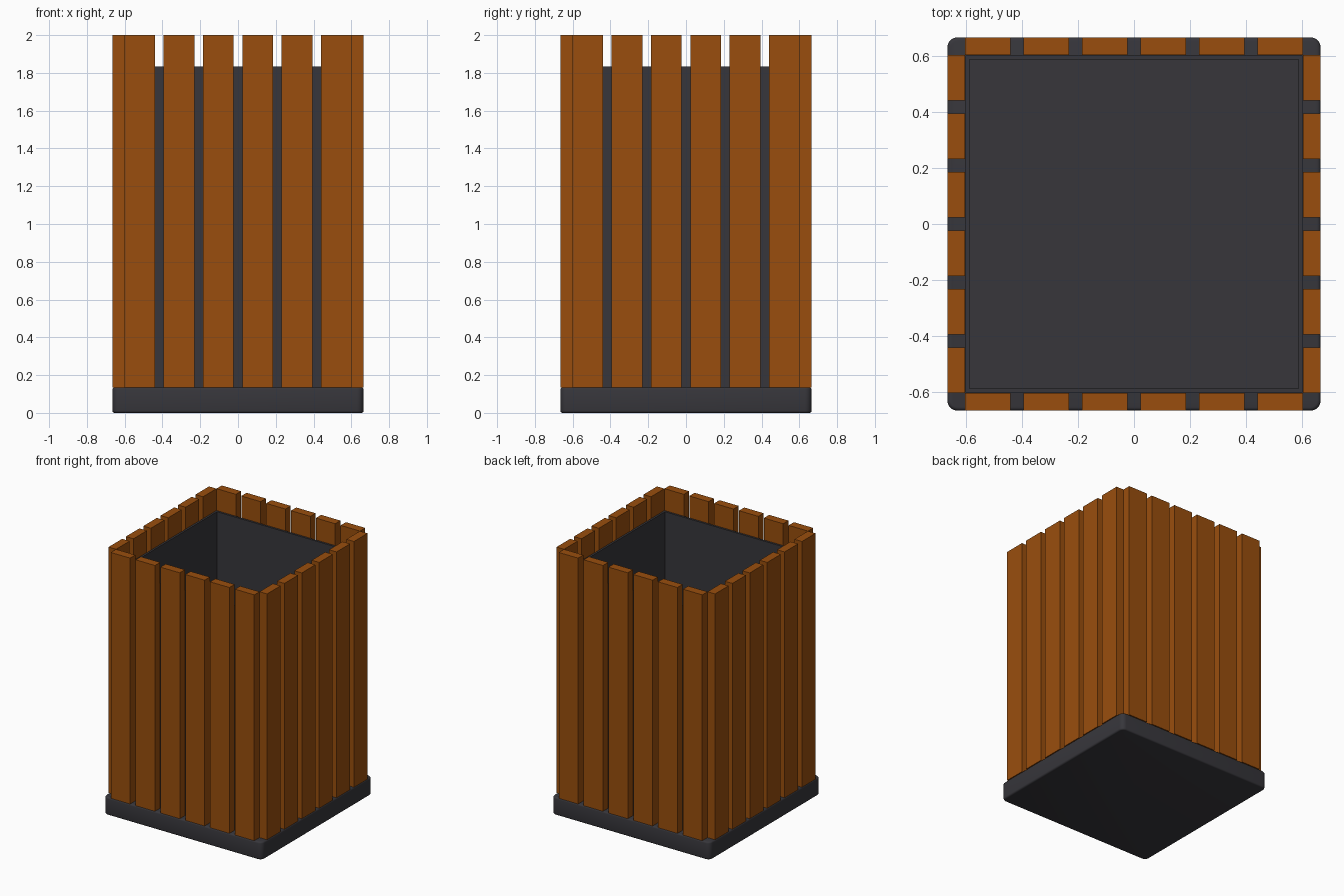
import bpy, bmesh, math
from mathutils import Matrix, Vector

if "Cube" in bpy.data.objects:
    bpy.data.objects.remove(bpy.data.objects["Cube"])


def material(name, rgb):
    m = bpy.data.materials.new(name)
    m.diffuse_color = (*rgb, 1)
    m.use_nodes = True
    m.node_tree.nodes["Principled BSDF"].inputs["Base Color"].default_value = m.diffuse_color
    return m


wood = material("orange_brown_wood", (0.32, 0.076, 0.004))
metal = material("dark_grey_metal", (0.038, 0.037, 0.044))


def add_box(bm, lo, hi, turn=0.0):
    """Add a box between two corners, turned about the z axis."""
    lo, hi = Vector(lo), Vector(hi)
    mat = (Matrix.Rotation(turn, 4, 'Z') @ Matrix.Translation((lo + hi) / 2)
           @ Matrix.Diagonal((*(hi - lo), 1)))
    return bmesh.ops.create_cube(bm, size=1, matrix=mat)["verts"]


def finish(bm, name, mat):
    bmesh.ops.recalc_face_normals(bm, faces=bm.faces)
    me = bpy.data.meshes.new(name)
    bm.to_mesh(me)
    bm.free()
    me.materials.append(mat)
    ob = bpy.data.objects.new(name, me)
    bpy.context.collection.objects.link(ob)
    return ob


OUT, IN = 0.665, 0.602      # outer and inner faces of the slats
BASE, RIM, TOP = 0.135, 1.835, 2.0

# Base plinth: rounded corners, then softened top and bottom rims
bm = bmesh.new()
add_box(bm, (-OUT, -OUT, 0), (OUT, OUT, BASE))
upright = [e for e in bm.edges if abs(e.verts[0].co.z - e.verts[1].co.z) > 0.1]
bmesh.ops.bevel(bm, geom=upright, offset=0.036, segments=5, profile=0.5, affect='EDGES')
rims = [e for e in bm.edges if abs(e.verts[0].co.z - e.verts[1].co.z) < 0.01]
bmesh.ops.bevel(bm, geom=rims, offset=0.012, segments=3, profile=0.5, affect='EDGES')
base = finish(bm, "base", metal)
bpy.context.view_layer.objects.active = base
base.select_set(True)
bpy.ops.object.shade_smooth_by_angle(angle=math.radians(35))

# Open-topped liner bin: inset the top face and push it down to the floor
bm = bmesh.new()
add_box(bm, (-0.601, -0.601, BASE - 0.01), (0.601, 0.601, RIM))
top = max(bm.faces, key=lambda f: f.calc_center_median().z)
bmesh.ops.inset_region(bm, faces=[top], thickness=0.021)
floor = bmesh.ops.extrude_discrete_faces(bm, faces=[top])["faces"][0]
for v in floor.verts:
    v.co.z = BASE + 0.02
finish(bm, "liner", metal)

# Six upright slats on each of the four sides
WIDTH, COUNT = 0.162, 6
pitch = (2 * 0.602 - WIDTH) / (COUNT - 1)
for s, side in enumerate(("front", "right", "back", "left")):
    bm = bmesh.new()
    for i in range(COUNT):
        x = -0.602 + i * pitch
        add_box(bm, (x, -OUT, BASE), (x + WIDTH, -IN, TOP), s * math.pi / 2)
    finish(bm, side + "_slats", wood)
